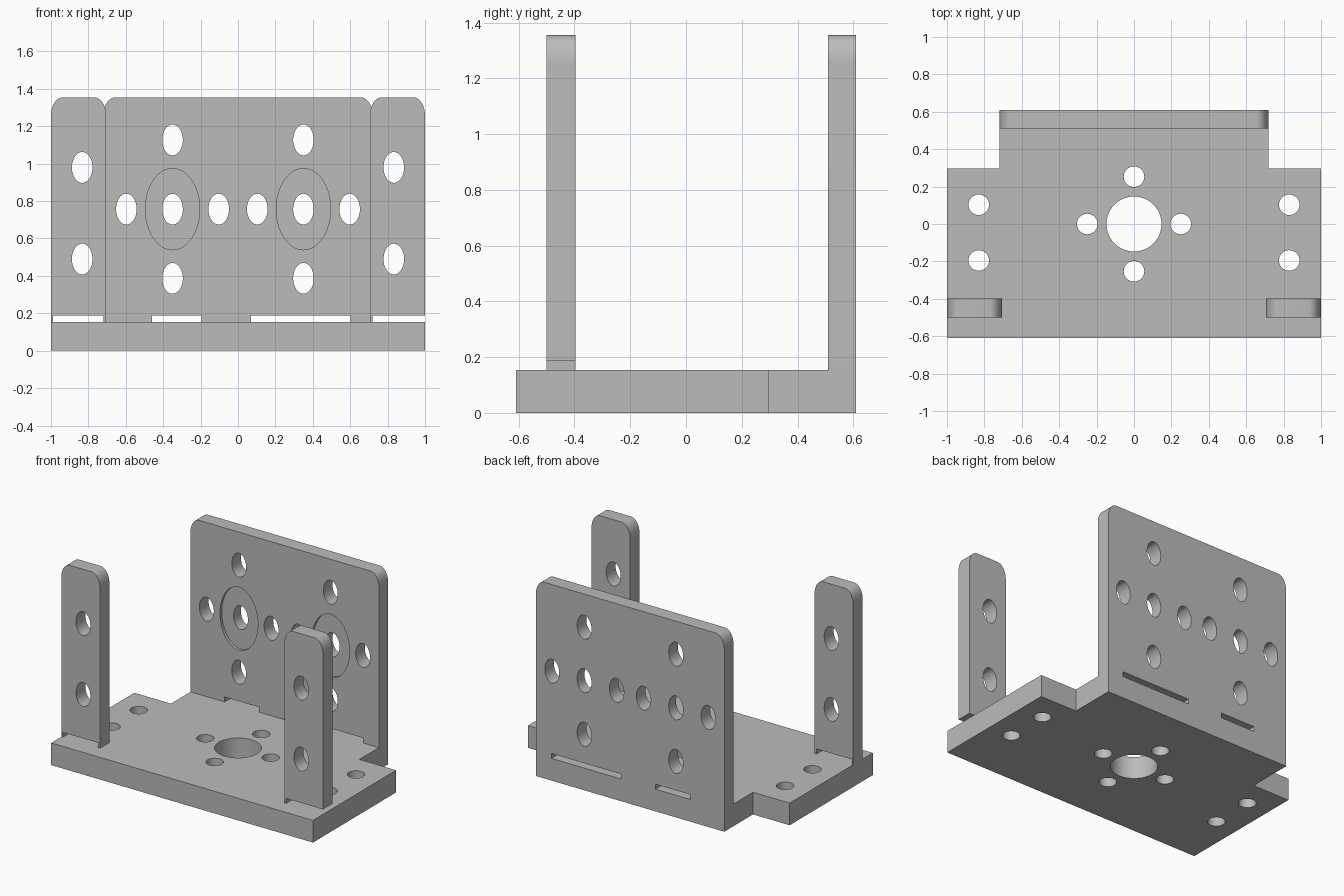
import bpy, bmesh
from math import sin, cos, pi
from mathutils import Matrix, Vector

if "Cube" in bpy.data.objects:
    bpy.data.objects.remove(bpy.data.objects["Cube"])

TOP, FLOOR, WIDE = 1.355, 0.153, 0.72
HOLE, STRETCH = 0.055, 1.5          # upright holes are taller than wide

grey = bpy.data.materials.new("plain grey")
grey.use_nodes = True
grey.diffuse_color = (0.5, 0.5, 0.5, 1)
grey.node_tree.nodes["Principled BSDF"].inputs["Base Color"].default_value = (0.5, 0.5, 0.5, 1)


def finish(name, bm):
    bmesh.ops.recalc_face_normals(bm, faces=bm.faces)
    mesh = bpy.data.meshes.new(name)
    bm.to_mesh(mesh)
    bm.free()
    mesh.materials.append(grey)
    ob = bpy.data.objects.new(name, mesh)
    bpy.context.collection.objects.link(ob)
    return ob


def prism(name, points, direction):
    """Extrude a flat outline along a direction."""
    bm = bmesh.new()
    face = bm.faces.new([bm.verts.new(p) for p in points])
    moved = bmesh.ops.extrude_face_region(bm, geom=[face])["geom"]
    bmesh.ops.translate(bm, vec=direction,
                        verts=[v for v in moved if isinstance(v, bmesh.types.BMVert)])
    return finish(name, bm)


def upright(name, x0, x1, y0, y1, z0):
    """Upright plate with rounded top corners."""
    rx, rz = 0.065, 0.0975
    pts = [(x0, y0, z0), (x1, y0, z0)]
    for cx, start in ((x1 - rx, 0), (x0 + rx, pi / 2)):
        for i in range(11):
            a = start + i * pi / 20
            pts.append((cx + rx * cos(a), y0, TOP - rz + rz * sin(a)))
    return prism(name, pts, (0, y1 - y0, 0))


def add_box(bm, x0, x1, y0, y1, z0, z1):
    mid = Vector((x0 + x1, y0 + y1, z0 + z1)) / 2
    size = Matrix.Diagonal((x1 - x0, y1 - y0, z1 - z0, 1))
    bmesh.ops.create_cube(bm, size=1, matrix=Matrix.Translation(mid) @ size)


def add_drill(bm, at, r, depth, upright_hole=True):
    m = Matrix.Translation(at)
    if upright_hole:
        m = m @ Matrix.Diagonal((1, 1, STRETCH, 1)) @ Matrix.Rotation(pi / 2, 4, 'X')
    bmesh.ops.create_cone(bm, cap_ends=True, segments=48, radius1=r, radius2=r,
                          depth=depth, matrix=m)


def boolean(ob, other, operation):
    """Apply a boolean and discard the helper."""
    mod = ob.modifiers.new(operation.lower(), 'BOOLEAN')
    mod.object, mod.operation, mod.solver = other, operation, 'EXACT'
    graph = bpy.context.evaluated_depsgraph_get()
    ob.data = bpy.data.meshes.new_from_object(ob.evaluated_get(graph))
    ob.modifiers.clear()
    bpy.data.objects.remove(other)


def smooth(ob):
    bpy.ops.object.select_all(action='DESELECT')
    ob.select_set(True)
    bpy.context.view_layer.objects.active = ob
    bpy.ops.object.shade_smooth_by_angle(angle=pi / 6)


# Floor plate, narrowed at the back, joined to the back plate
outline = [(-1, -0.61), (1, -0.61), (1, 0.297), (WIDE, 0.297),
           (WIDE, 0.61), (-WIDE, 0.61), (-WIDE, 0.297), (-1, 0.297)]
body = prism("bracket_body", [(x, y, 0) for x, y in outline], (0, 0, FLOOR))
boolean(body, upright("back_plate", -WIDE, WIDE, 0.51, 0.61, 0), 'UNION')

# Floor holes: central bore, ring of four, and two at each side
bm = bmesh.new()
add_drill(bm, (0, 0, 0), 0.147, 1, False)
for x, y in ((0.25, 0), (-0.25, 0), (0, 0.253), (0, -0.253)):
    add_drill(bm, (x, y, 0), HOLE, 1, False)
for x in (-0.83, 0.83):
    for y in (0.103, -0.195):
        add_drill(bm, (x, y, 0), HOLE, 1, False)
boolean(body, finish("floor_cutter", bm), 'DIFFERENCE')

# Shallow round recesses in the back plate
bm = bmesh.new()
for x in (-0.35, 0.35):
    add_drill(bm, (x, 0.48, 0.757), 0.145, 0.1)
boolean(body, finish("recess_cutter", bm), 'DIFFERENCE')

# Back plate holes in two crosses, and slots at the floor
bm = bmesh.new()
for x in (-0.35, 0.35):
    for dx, dz in ((0, 0), (0.247, 0), (-0.247, 0), (0, 0.37), (0, -0.37)):
        add_drill(bm, (x + dx, 0.56, 0.757 + dz), HOLE, 0.4)
for x0, x1 in ((-0.46, -0.195), (0.07, 0.602)):
    add_box(bm, x0, x1, 0.4, 0.7, FLOOR, 0.187)
boolean(body, finish("back_cutter", bm), 'DIFFERENCE')
smooth(body)

# Front posts, each with two holes and a slot under it
for name, x0, x1, s0, s1 in (("right_post", -1, -0.705, -0.99, -0.72),
                             ("left_post", 0.705, 1, 0.718, 1.1)):
    post = upright(name, x0, x1, -0.5, -0.397, FLOOR)
    bm = bmesh.new()
    for z in (0.49, 0.98):
        add_drill(bm, (0.833 if x0 > 0 else -0.833, -0.45, z), HOLE, 0.4)
    add_box(bm, s0, s1, -0.7, -0.2, 0.1, 0.187)
    boolean(post, finish("post_cutter", bm), 'DIFFERENCE')
    smooth(post)
